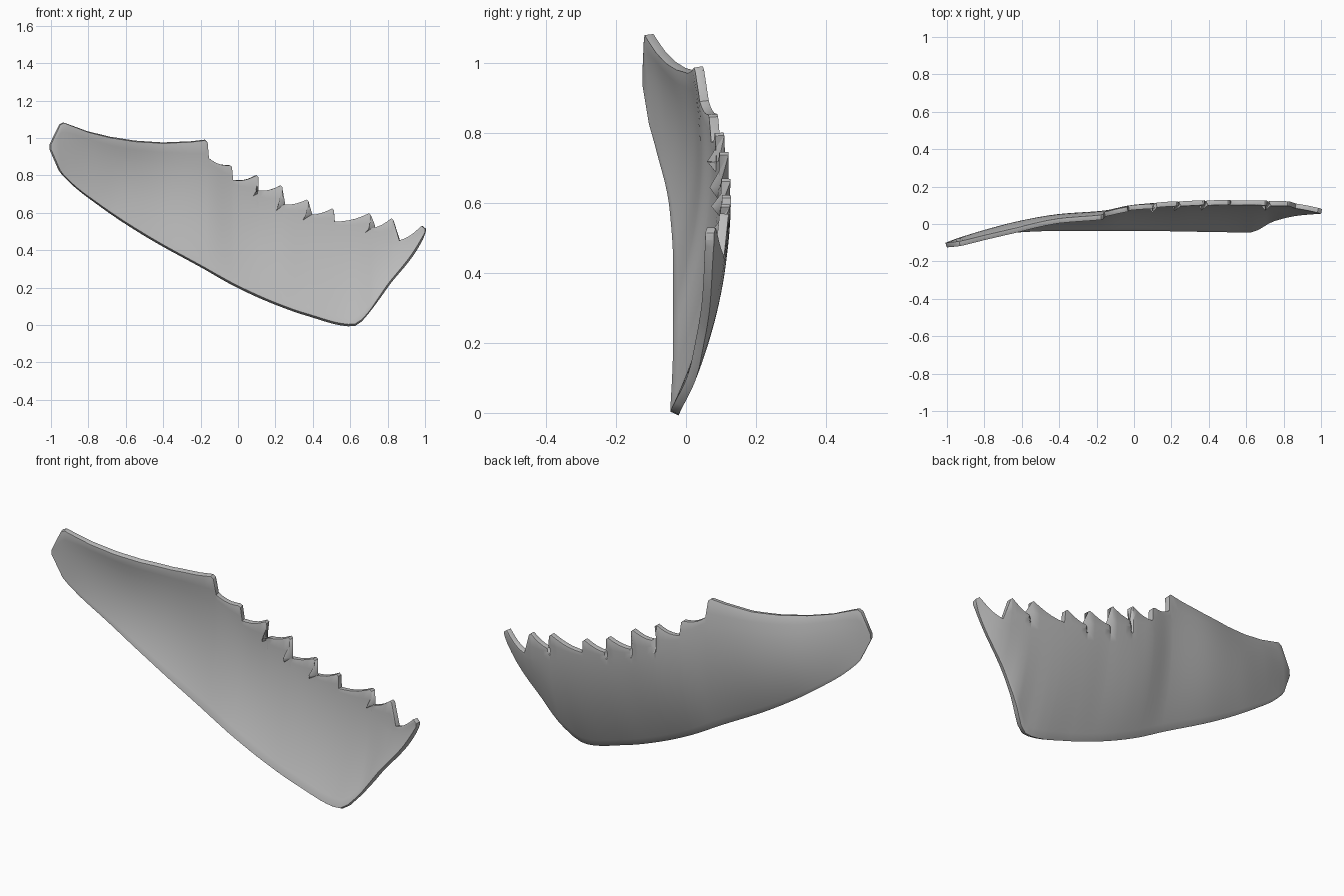
import bpy, bmesh, math

cube = bpy.data.objects.get("Cube")
if cube:
    bpy.data.objects.remove(cube, do_unlink=True)


def curve(pts):
    """Smooth curve through points, without overshoot."""
    n = len(pts)
    d = [(pts[i + 1][1] - pts[i][1]) / (pts[i + 1][0] - pts[i][0]) for i in range(n - 1)]
    m = [d[0]]
    for a, b in zip(d, d[1:]):
        m.append(2 * a * b / (a + b) if a * b > 0 else 0.0)
    m.append(d[-1])

    def value(x):
        x = min(max(x, pts[0][0]), pts[-1][0])
        i = 0
        while i < n - 2 and x > pts[i + 1][0]:
            i += 1
        h = pts[i + 1][0] - pts[i][0]
        s = (x - pts[i][0]) / h
        return ((1 + 2 * s) * (1 - s) ** 2 * pts[i][1] + s * (1 - s) ** 2 * h * m[i]
                + s * s * (3 - 2 * s) * pts[i + 1][1] + s * s * (s - 1) * h * m[i + 1])
    return value


# Lower outline, root line of the teeth, and line through the tooth tips
bottom = curve([(-1, .94), (-.98, .88), (-.93, .80), (-.74, .645), (-.47, .47), (-.2, .32),
                (0, .21), (.2, .12), (.37, .06), (.61, .003), (.635, .01), (.81, .23),
                (.93, .38), (1, .495)])
root = curve([(-1, .95), (-.93, .98), (-.6, .9), (-.16, .84), (-.03, .74), (.21, .61),
              (.36, .56), (.52, .52), (.7, .49), (.865, .43), (1, .505)])
tips = curve([(-1, 1), (-.93, 1.08), (-.6, .99), (-.17, .985), (.1, .8), (.37, .67),
              (.7, .6), (.82, .57), (1, .52)])

# Depth of the lower edge, the upper edge, and the extra cupping between
low_y = curve([(-1, -.125), (-.9, -.09), (-.65, -.047), (-.4, -.037), (0, -.037),
               (.62, -.045), (.75, .015), (.88, .045), (1, .055)])
high_y = curve([(-1, -.125), (-.93, -.118), (-.6, -.04), (-.4, 0), (-.16, .025), (0, .065),
                (.22, .095), (.5, .103), (.83, .095), (1, .055)])
cup = curve([(-1, 0), (-.8, .025), (-.5, .035), (-.1, .03), (.3, 0), (1, 0)])

# Upper outline: smooth crest, then the notched teeth
crest = [(-1, .965), (-.95, 1.07), (-.93, 1.08), (-.8, 1.03), (-.68, 1.0), (-.55, .98),
         (-.4, .971), (-.25, .978), (-.175, .987), (-.162, .975)]
teeth = [((-.155, .89), (-.042, .853)), ((-.026, .775), (.099, .80)),
         ((.096, .72), (.227, .746)), ((.214, .645), (.368, .67)),
         ((.36, .59), (.503, .623)), ((.517, .553), (.70, .597)),
         ((.699, .516), (.82, .57)), ((.862, .452), (.98, .53))]

outline = []
for a, b in zip(crest, crest[1:]):
    k = max(1, round((b[0] - a[0]) / .035))
    outline += [(a[0] + (b[0] - a[0]) * i / k, a[1] + (b[1] - a[1]) * i / k) for i in range(k)]
outline.append(crest[-1])
for notch, tip in teeth:
    for i in range(6):
        s = i / 5
        sag = -.012 * math.sin(math.pi * s)
        outline.append((notch[0] + (tip[0] - notch[0]) * s,
                        notch[1] + (tip[1] - notch[1]) * s + sag))
    outline.append((tip[0] + .01, tip[1] - .008))
outline.append((1, .515))


def depth(x, z):
    lo = bottom(x)
    t = min(max((z - lo) / max(tips(x) - lo, .01), 0), 1)
    return (low_y(x) + (high_y(x) - low_y(x)) * t * (2 - t)
            + 4 * cup(x) * t * (1 - t))


# Curved sheet: columns of faces from the lower edge up into the teeth
ROWS = 14
bm = bmesh.new()
columns = []
foot = -1.0
for n, (tx, tz) in enumerate(outline):
    foot = tx if n == 0 else max(foot + .004, tx)
    foot = min(foot, 1.0 - .0005 * (len(outline) - 1 - n))
    lo, hi = bottom(foot), root(foot)
    points = [(foot, lo + (hi - lo) * r / ROWS) for r in range(ROWS + 1)]
    points += [((foot + tx) / 2, (hi + tz) / 2), (tx, tz)]
    columns.append([bm.verts.new((x, depth(x, z), z)) for x, z in points])
for a, b in zip(columns, columns[1:]):
    for r in range(len(a) - 1):
        bm.faces.new((a[r], b[r], b[r + 1], a[r + 1]))
mesh = bpy.data.meshes.new("curved_blade")
bm.to_mesh(mesh)
bm.free()
blade = bpy.data.objects.new("curved_blade", mesh)
bpy.context.collection.objects.link(blade)

# Plain grey
grey = bpy.data.materials.new("plain_grey")
grey.use_nodes = True
colour = (.5, .5, .5, 1)
grey.diffuse_color = colour
grey.node_tree.nodes["Principled BSDF"].inputs["Base Color"].default_value = colour
mesh.materials.append(grey)

# Thickness towards the back, with softened rims
solid = blade.modifiers.new("thickness", "SOLIDIFY")
solid.thickness = .026
solid.offset = -1
soft = blade.modifiers.new("soft_rim", "BEVEL")
soft.width = .005
soft.segments = 2
soft.limit_method = 'ANGLE'
soft.angle_limit = math.radians(50)
soft.use_clamp_overlap = True

bpy.context.view_layer.objects.active = blade
blade.select_set(True)
for mod in ("thickness", "soft_rim"):
    bpy.ops.object.modifier_apply(modifier=mod)
bpy.ops.object.shade_smooth_by_angle(angle=math.radians(40))
